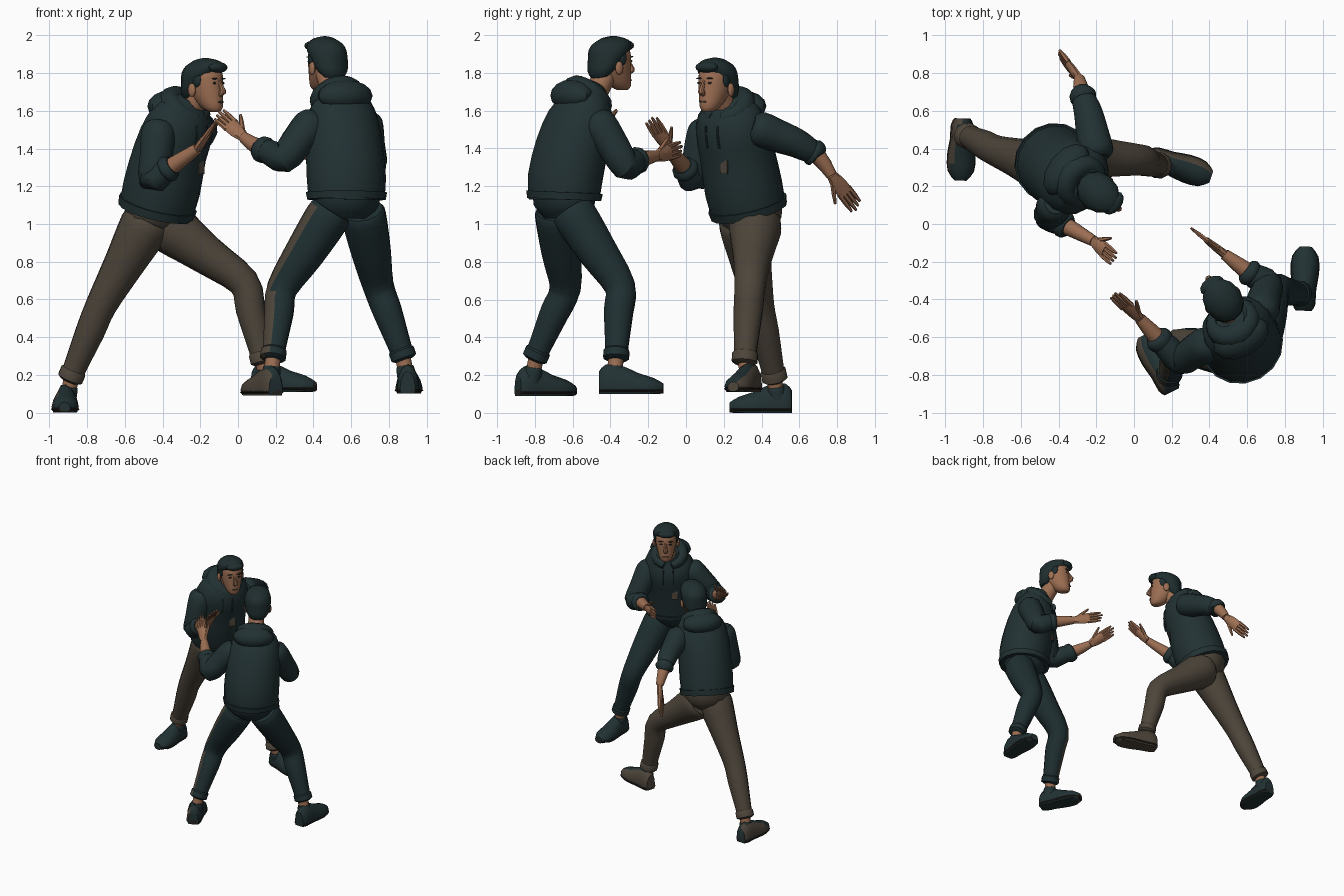
import bpy, bmesh, math
from mathutils import Vector, Matrix
from mathutils.bvhtree import BVHTree

cube = bpy.data.objects.get("Cube")
if cube:
    bpy.data.objects.remove(cube, do_unlink=True)

def material(name, col):
    m = bpy.data.materials.new(name)
    m.use_nodes = True
    m.diffuse_color = (*col, 1)
    m.node_tree.nodes["Principled BSDF"].inputs["Base Color"].default_value = (*col, 1)
    return m

TEAL = material("dark_teal_cloth", (.016, .031, .033))
NAVY = material("dark_teal_denim", (.014, .029, .032))
BROWN = material("grey_brown_cloth", (.075, .06, .043))
SKIN = material("skin", (.33, .155, .085))
HAIR = material("dark_hair", (.014, .027, .028))
SOLE = material("dark_sole", (.02, .018, .016))
made = []

def finish(name, bm, mats, rule=None, matrix=None):
    """Turn a bmesh into an object, colouring faces by an optional rule on the normal."""
    if matrix:
        bm.transform(matrix)
    bmesh.ops.recalc_face_normals(bm, faces=bm.faces)
    bm.normal_update()
    if rule:
        for f in bm.faces:
            f.material_index = int(rule(f.normal))
    me = bpy.data.meshes.new(name)
    bm.to_mesh(me)
    bm.free()
    for m in mats:
        me.materials.append(m)
    ob = bpy.data.objects.new(name, me)
    bpy.context.collection.objects.link(ob)
    made.append(ob)
    return ob

def refine(rings, sub):
    """Catmull-Rom steps between rings."""
    r = [Vector(p) for p in rings]
    out = []
    for i in range(len(r) - 1):
        a, b, c, d = r[max(i - 1, 0)], r[i], r[i + 1], r[min(i + 2, len(r) - 1)]
        for k in range(sub):
            t = k / sub
            out.append(b + (c - a) * (t / 2) + (2 * a - 5 * b + 4 * c - d) * (t * t / 2)
                       + (3 * b - a - 3 * c + d) * (t ** 3 / 2))
    return out + [r[-1]]

def loft(name, rings, mats, side=(.3, 1, .2), sub=2, n=12, floor=None, rule=None, matrix=None, axis=None):
    """Skin elliptical rings (x, y, z, half width, half depth); axis fixes the ring normal."""
    rings = refine([p if len(p) == 5 else (*p, p[-1]) for p in rings], sub)
    pts = [Vector(p[:3]) for p in rings]
    bm = bmesh.new()
    loops = []
    for i, p in enumerate(rings):
        t = Vector(axis) if axis else pts[min(i + 1, len(pts) - 1)] - pts[max(i - 1, 0)]
        t.normalize()
        s = Vector(side)
        s = (s - t * s.dot(t)).normalized()
        u = t.cross(s)
        loop = []
        for k in range(n):
            w = math.tau * k / n
            v = pts[i] + s * (p[3] * math.cos(w)) + u * (p[4] * math.sin(w))
            if floor is not None:
                v.z = max(v.z, floor)
            loop.append(bm.verts.new(v))
        loops.append(loop)
    for a, b in zip(loops, loops[1:]):
        for k in range(n):
            bm.faces.new((a[k], a[(k + 1) % n], b[(k + 1) % n], b[k]))
    bm.faces.new(loops[0])
    bm.faces.new(loops[-1])
    return finish(name, bm, mats, rule, matrix)

def blob(name, at, size, mat, matrix):
    bm = bmesh.new()
    bmesh.ops.create_uvsphere(bm, u_segments=12, v_segments=8, radius=1)
    return finish(name, bm, [mat], None, matrix @ Matrix.Translation(at) @ Matrix.Diagonal((*size, 1)))

def facing(at, f):
    return Matrix.Translation(at) @ Matrix.Rotation(math.atan2(f[0], -f[1]), 4, "Z")

def head(who, at, f):
    m = facing(at, f)
    X = (1, 0, 0)
    loft(who + "_face", [(0, -.07, -.14, .025, .03), (0, -.055, -.118, .05, .06),
         (0, -.02, -.05, .074, .093), (0, -.005, .02, .086, .105), (0, -.015, .07, .078, .088),
         (0, -.02, .095, .045, .055)], [SKIN], X, matrix=m, axis=(0, 0, 1))
    loft(who + "_hair", [(0, .075, -.07, .06, .04), (0, .055, -.03, .09, .078), (0, .035, .02, .1, .097),
         (0, .015, .055, .104, .118), (0, .01, .09, .096, .122), (0, .02, .118, .072, .092),
         (0, .025, .138, .03, .04)], [HAIR], X, matrix=m, axis=(0, .22, 1))
    blob(who + "_fringe", (.005, -.085, .095), (.07, .045, .03), HAIR, m)
    loft(who + "_nose", [(0, -.1, .03, .008), (0, -.122, -.015, .013), (0, -.127, -.035, .018),
         (0, -.105, -.05, .012)], [SKIN], X, n=8, matrix=m)
    blob(who + "_mouth", (0, -.115, -.088), (.026, .005, .005), BROWN, m)
    for s, tag in ((1, "left"), (-1, "right")):
        blob(f"{who}_{tag}_ear", (s * .092, .01, -.025), (.014, .024, .036), SKIN, m)
        blob(f"{who}_{tag}_eye", (s * .036, -.1, .012), (.014, .004, .006), SOLE, m)
        blob(f"{who}_{tag}_eyebrow", (s * .036, -.1, .036), (.022, .007, .004), HAIR, m)
        blob(f"{who}_{tag}_sideburn", (s * .082, -.015, .03), (.012, .028, .04), HAIR, m)

def hood(who, at, f):
    """Thick collar roll, fullest at the nape and meeting low in front."""
    m = facing(at, f)
    path = []
    for k in range(-4, 5):
        w = math.radians(k * 41)
        back = (1 + math.cos(w)) / 2
        path.append((.1 * math.sin(w), .085 * math.cos(w) - .02, .09 * back - .075,
                     .028 + .055 * back, .025 + .045 * back))
    loft(who + "_hood", path, [TEAL], (0, 0, 1), matrix=m)
    blob(who + "_hood_pouch", (0, .09, -.01), (.16, .1, .085), TEAL, m)

def hand(name, wrist, tip, side):
    """Palm, four fingers and a thumb on the +side edge."""
    w, t = Vector(wrist), Vector(tip)
    d = t - w
    s = Vector(side)
    s = (s - d * s.dot(d) / d.length_squared).normalized()
    loft(name + "_palm", [(*w, .028, .023), (*(w + d * .25), .041, .021), (*(w + d * .54), .043, .016)],
         [SKIN], s, n=8)
    bits = [((k - 1.5) * .021, (k - 1.5) * .023, .47, 1 - .05 * abs(k - 2)) for k in range(4)]
    bits.append((.025, .08, .18, .56))
    for k, (a, b, lo, hi) in enumerate(bits):
        p, q = w + d * lo + s * a, w + d * hi + s * b
        loft(f"{name}_finger_{k}", [(*p, .014), (*p.lerp(q, .55), .0125), (*q, .007)], [SKIN], s, 1, 6)

def arm(who, tag, shoulder, elbow, cuff, wrist, tip, side):
    S, E, C, W = map(Vector, (shoulder, elbow, cuff, wrist))
    name = f"{who}_{tag}"
    loft(name + "_sleeve", [(*S.lerp(E, -.2), .06), (*S, .094), (*S.lerp(E, .55), .088), (*E, .079),
         (*E.lerp(C, .6), .068), (*C, .056)], [TEAL], sub=3)
    loft(name + "_sleeve_cuff", [(*E.lerp(C, .72), .066), (*E.lerp(C, .85), .073), (*C, .068),
         (*C.lerp(W, .1), .052)], [TEAL])
    loft(name + "_forearm", [(*E, .05), (*C, .047), (*W, .03)], [SKIN])
    hand(name + "_hand", wrist, tip, side)

def leg(who, tag, hip, knee, ankle, heel, toe, floor, thigh, mats, shoe_mats, rule, shoe_rule):
    H, K, A = map(Vector, (hip, knee, ankle))
    name = f"{who}_{tag}"
    loft(name + "_trouser_leg", [(*H.lerp(K, -.12), thigh * .9), (*H, thigh), (*H.lerp(K, .5), .107), (*K, .084),
         (*K.lerp(A, .35), .079), (*K.lerp(A, .8), .064), (*A, .06)], mats, sub=3, rule=rule)
    loft(name + "_trouser_cuff", [(*K.lerp(A, .87), .06), (*K.lerp(A, .9), .07), (*A, .07),
         (*K.lerp(A, 1.03), .05)], mats, sub=1, rule=rule)
    h, t = Vector((*heel, floor + .03)), Vector((*toe, floor + .03))
    mid = h.lerp(t, .22)
    loft(name + "_ankle", [(*K.lerp(A, .9), .044), (*mid.lerp(A, .5), .04), (*mid, .04)], [SKIN])
    loft(name + "_shoe_collar", [(*mid, .05), (*mid.lerp(A, .6), .05), (*mid.lerp(A, .72), .044)], shoe_mats)
    d = (t - h).normalized()
    side = (-d.y, d.x, 0)
    shape = [(0, .04, .09), (.1, .057, .125), (.34, .06, .122), (.6, .072, .082), (.85, .066, .055), (1, .03, .025)]
    loft(name + "_shoe", [(*h.lerp(t, k), a, b) for k, a, b in shape], shoe_mats, side,
         floor=floor, rule=shoe_rule)
    loft(name + "_sole", [(*(h.lerp(t, k) - Vector((0, 0, .012))), a * 1.06, .016) for k, a, b in shape],
         [SOLE], side, floor=floor)

def torso(who, rings, left, f, trousers, badge_z):
    body = loft(who + "_hoodie", rings, [TEAL], left, n=16)
    lo = Vector(rings[0])
    up = lo.lerp(Vector(rings[1]), .35)
    grow = Vector((0, 0, 0, .012, .012))
    loft(who + "_hoodie_hem", [lo - grow * 2, lo + grow * .7, up + grow, up - grow * 2], [TEAL], left, 1, 16)
    p = Vector(rings[0][:3])
    loft(who + "_trouser_seat", [(*(p + Vector((0, 0, .06))), .18, .16), (*(p - Vector((0, 0, .03))), .18, .155),
         (*(p - Vector((0, 0, .1))), .12, .1)], trousers, left)
    # chest badge and drawstrings, laid on the cloth
    tree = BVHTree.FromPolygons([v.co for v in body.data.vertices], [q.vertices for q in body.data.polygons])
    fv, lv = Vector((*f, 0)).normalized(), Vector(left).normalized()
    mid = Vector(rings[2][:3])
    def surface(u, z):
        start = Vector((mid.x, mid.y, z)) + lv * u + fv
        return tree.ray_cast(start, -fv)[0] + fv * .004
    c = surface(.05, badge_z)
    bm = bmesh.new()
    bmesh.ops.create_cube(bm, size=1)
    finish(who + "_chest_badge", bm, [BROWN], None, facing(c, f) @ Matrix.Diagonal((.045, .008, .07, 1)))
    for s in (-1, 1):
        line = [(*surface(s * .04, z), .006) for z in (badge_z + .22, badge_z + .15, badge_z + .1)]
        loft(f"{who}_drawstring_{s}", line, [TEAL], n=6)

# Lunging man
who, f, left = "lunging_man", (.78, -.62), (.62, .78, 0)
torso(who, [(-.435, .335, 1.065, .2, .195), (-.405, .305, 1.19, .21, .205), (-.36, .27, 1.38, .205, .19),
            (-.31, .24, 1.52, .205, .17), (-.29, .235, 1.62, .16, .125), (-.27, .22, 1.68, .08, .08)],
      left, f, [BROWN], 1.3)
hood(who, (-.285, .23, 1.635), f)
loft(who + "_neck", [(-.28, .23, 1.56, .065), (-.2, .18, 1.7, .06)], [SKIN])
head(who, (-.18, .16, 1.735), f)
arm(who, "left", (-.2, .385, 1.505), (-.24, .58, 1.43), (-.275, .69, 1.37), (-.29, .77, 1.26),
    (-.4, .91, 1.08), (.1, -.6, -.6))
arm(who, "right", (-.42, .1, 1.49), (-.45, .04, 1.24), (-.36, -.01, 1.3), (-.215, -.09, 1.4),
    (-.1, -.19, 1.56), (.4, .8, .35))
leg(who, "left", (-.36, .365, .98), (.03, .34, .69), (.135, .31, .27), (.08, .36), (.41, .25), .11, .142,
    [BROWN], [TEAL, BROWN], None, lambda n: (n.y > -.3 or n.x > .4) and n.z < .75)
leg(who, "right", (-.5, .31, .98), (-.725, .385, .57), (-.89, .47, .18), (-.91, .56), (-.92, .23), 0, .135,
    [BROWN], [TEAL, BROWN], None, lambda n: n.x < -.25 and n.y > -.15 and n.z < .8)

# Guarding man
who, f, left = "guarding_man", (-.48, .87), (-.87, -.48, 0)
torso(who, [(.575, -.645, 1.13, .205, .185), (.575, -.64, 1.24, .215, .195), (.565, -.605, 1.4, .21, .19),
            (.55, -.555, 1.55, .2, .175), (.54, -.53, 1.65, .16, .125), (.51, -.5, 1.73, .08, .08)],
      left, f, [NAVY], 1.36)
hood(who, (.525, -.525, 1.69), f)
loft(who + "_neck", [(.53, -.52, 1.62, .065), (.47, -.42, 1.8, .06)], [SKIN])
head(who, (.465, -.395, 1.85), (-.55, .84))
arm(who, "left", (.39, -.635, 1.53), (.245, -.72, 1.35), (.12, -.6, 1.4), (.03, -.5, 1.46),
    (-.11, -.37, 1.59), (.6, .3, .6))
arm(who, "right", (.675, -.46, 1.53), (.71, -.32, 1.31), (.6, -.25, 1.34), (.48, -.16, 1.36),
    (.3, -.02, 1.4), (0, 0, 1))
leg(who, "left", (.47, -.68, 1.03), (.235, -.64, .66), (.185, -.8, .29), (.2, -.89), (.05, -.59), .09, .12,
    [NAVY, BROWN], [TEAL, BROWN], lambda n: n.x < -.45 and n.z < .6, lambda n: n.x < -.2 and n.z < .8)
leg(who, "right", (.67, -.58, 1.03), (.745, -.35, .67), (.88, -.37, .29), (.9, -.46), (.91, -.12), .1, .12,
    [NAVY], [TEAL], None, None)

# Smooth shading with crisp folds
bpy.ops.object.select_all(action="DESELECT")
for ob in made:
    ob.select_set(True)
bpy.context.view_layer.objects.active = made[0]
bpy.ops.object.shade_smooth_by_angle(angle=math.radians(38))
